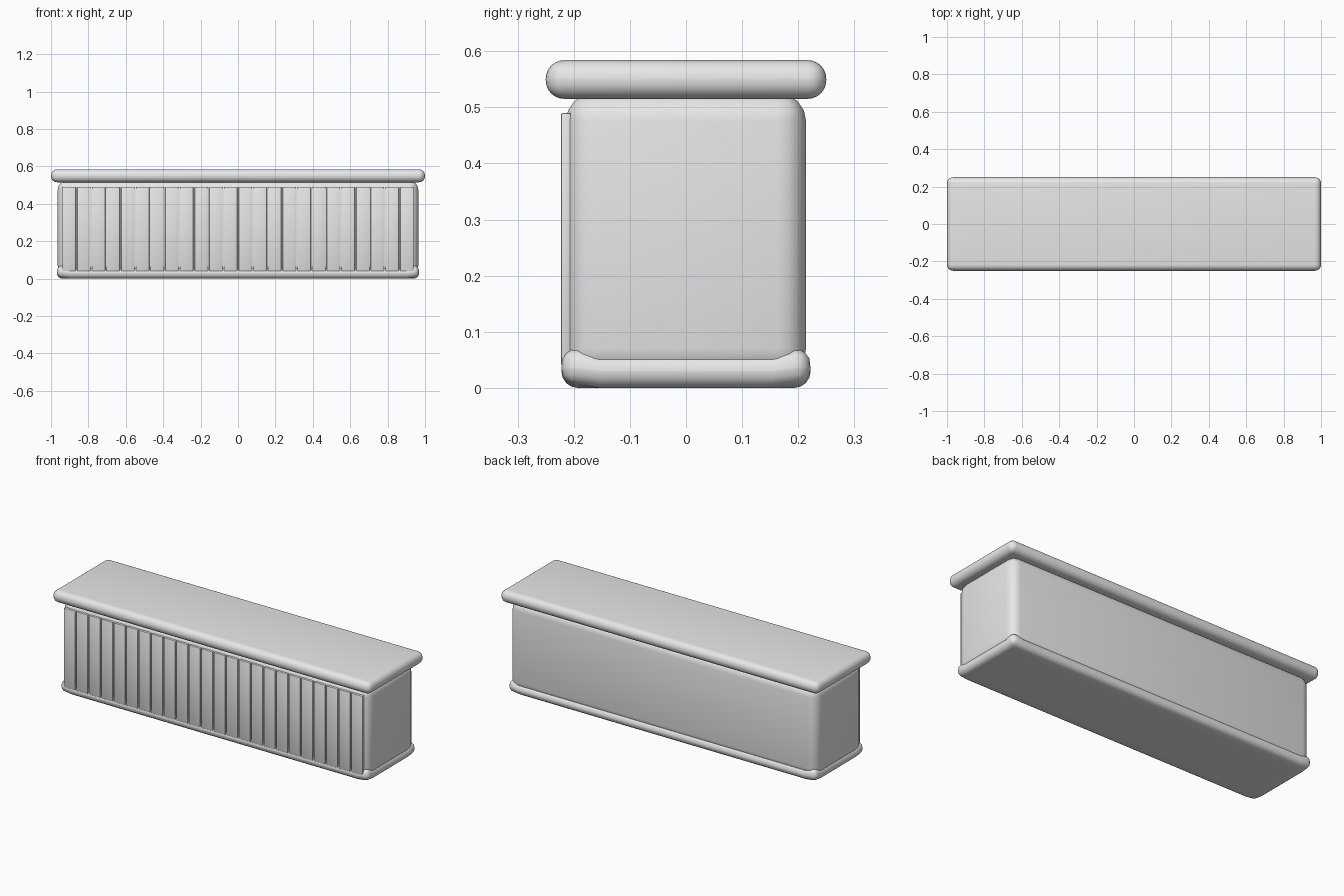
import bpy, bmesh, math
from mathutils import Vector

if "Cube" in bpy.data.objects:
    bpy.data.objects.remove(bpy.data.objects["Cube"], do_unlink=True)

grey = bpy.data.materials.new("light_grey")
grey.use_nodes = True
colour = (0.8, 0.8, 0.8, 1)
grey.diffuse_color = colour
grey.node_tree.nodes["Principled BSDF"].inputs["Base Color"].default_value = colour


def rounded_box(name, low, high, radius, segments, shape=None):
    """Box between two corners with all edges rounded."""
    low, high = Vector(low), Vector(high)
    bm = bmesh.new()
    bmesh.ops.create_cube(bm, size=1)
    for v in bm.verts:
        v.co = (low + high) / 2 + v.co * (high - low)
    bmesh.ops.bevel(bm, geom=bm.edges[:], offset=radius, segments=segments,
                    profile=0.5, affect='EDGES', clamp_overlap=True)
    if shape:
        shape(bm)
    bmesh.ops.recalc_face_normals(bm, faces=bm.faces[:])
    mesh = bpy.data.meshes.new(name)
    bm.to_mesh(mesh)
    bm.free()
    mesh.materials.append(grey)
    obj = bpy.data.objects.new(name, mesh)
    bpy.context.collection.objects.link(obj)
    bpy.ops.object.select_all(action='DESELECT')
    obj.select_set(True)
    bpy.context.view_layer.objects.active = obj
    bpy.ops.object.shade_smooth_by_angle(angle=math.radians(40))
    return obj


def lift_corners(bm):
    """Turn the four corners of the plinth slightly upwards."""
    for axis, distance in ((0, 0.90), (1, 0.155)):
        for side in (-1, 1):
            point, normal = Vector(), Vector()
            point[axis], normal[axis] = side * distance, 1
            bmesh.ops.bisect_plane(bm, geom=bm.verts[:] + bm.edges[:] + bm.faces[:],
                                   plane_co=point, plane_no=normal)
    for v in bm.verts:
        if abs(v.co.x) > 0.91 and abs(v.co.y) > 0.165:
            v.co.z += 0.005 + 0.005 * (v.co.z > 0.04)


# Main parts of the counter
rounded_box("body", (-0.964, -0.214, 0.02), (0.964, 0.214, 0.525), 0.05, 4)
rounded_box("plinth", (-0.968, -0.222, 0), (0.968, 0.222, 0.06), 0.029, 4, lift_corners)
rounded_box("countertop", (-1, -0.25, 0.515), (1, 0.25, 0.584), 0.033, 6)

# Row of vertical slats on the front
count, pitch = 24, 0.0785
for i in range(count):
    x = (i - (count - 1) / 2) * pitch
    rounded_box(f"front_slat_{i + 1}", (x - 0.036, -0.223, 0.04),
                (x + 0.036, -0.205, 0.49), 0.004, 2)
